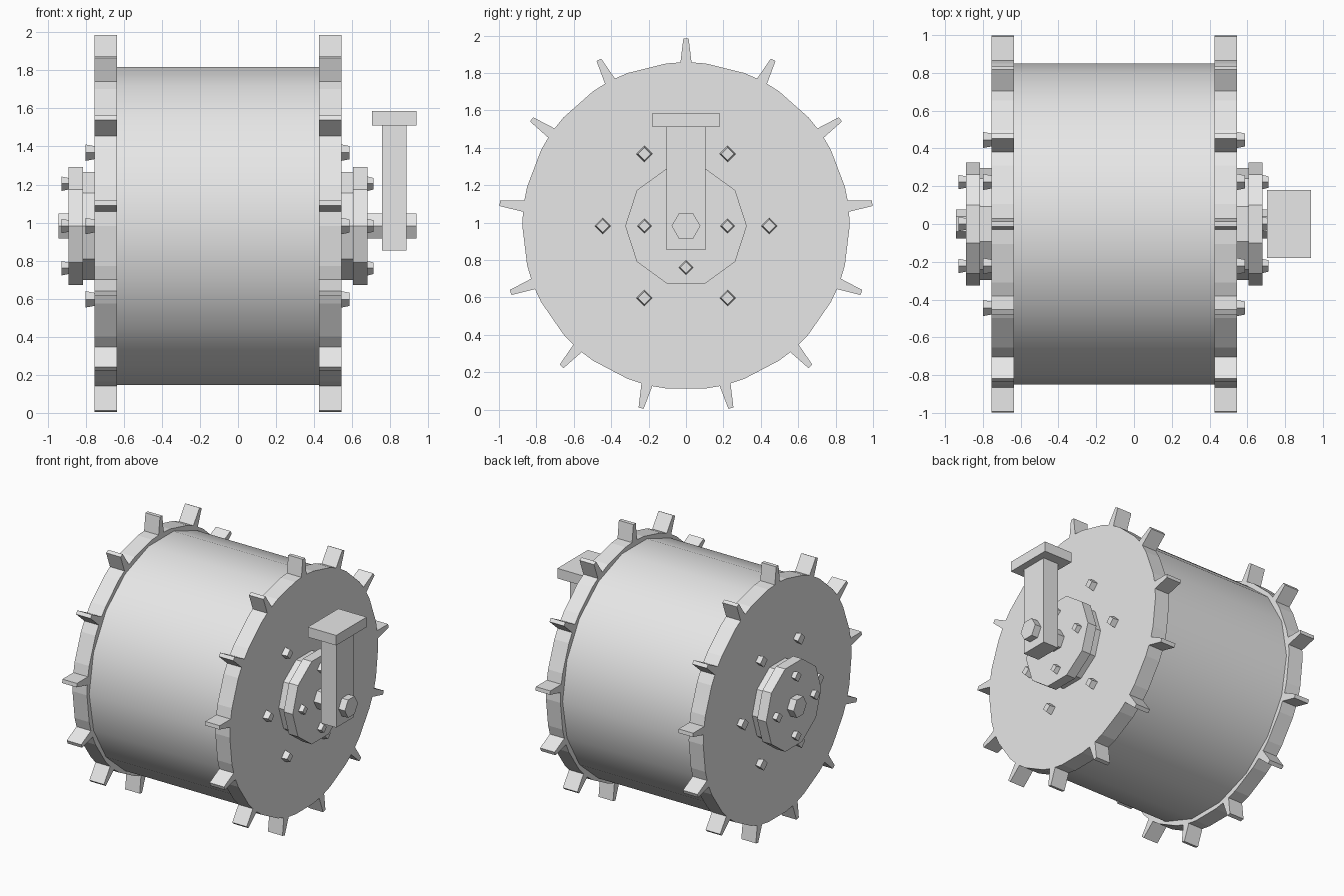
import bpy
import bmesh
from math import sin, cos, pi, radians
from mathutils import Matrix

cube = bpy.data.objects.get("Cube")
if cube:
    bpy.data.objects.remove(cube)

AXIS_Z = 0.982

grey = bpy.data.materials.new("light grey")
grey.use_nodes = True
grey.diffuse_color = (0.8, 0.8, 0.8, 1)
grey.node_tree.nodes["Principled BSDF"].inputs["Base Color"].default_value = (0.8, 0.8, 0.8, 1)


def finish(name, bm, smooth=False):
    """Turn a bmesh into a named grey object."""
    bmesh.ops.recalc_face_normals(bm, faces=bm.faces)
    mesh = bpy.data.meshes.new(name)
    bm.to_mesh(mesh)
    bm.free()
    mesh.materials.append(grey)
    obj = bpy.data.objects.new(name, mesh)
    bpy.context.collection.objects.link(obj)
    if smooth:
        bpy.ops.object.select_all(action="DESELECT")
        obj.select_set(True)
        bpy.context.view_layer.objects.active = obj
        bpy.ops.object.shade_smooth_by_angle(angle=radians(30))
    return obj


def rod(name, x0, x1, sides, r0, r1=None, y=0, z=AXIS_Z, smooth=False):
    """Prism or tapered prism lying along x."""
    bm = bmesh.new()
    place = Matrix.Translation(((x0 + x1) / 2, y, z)) @ Matrix.Rotation(pi / 2, 4, "Y")
    bmesh.ops.create_cone(bm, cap_ends=True, segments=sides, radius1=r0,
                          radius2=r0 if r1 is None else r1, depth=x1 - x0, matrix=place)
    return finish(name, bm, smooth)


def box(name, low, high):
    bm = bmesh.new()
    size = [b - a for a, b in zip(low, high)]
    mid = [(a + b) / 2 for a, b in zip(low, high)]
    bmesh.ops.create_cube(bm, size=1, matrix=Matrix.Translation(mid) @ Matrix.Diagonal((*size, 1)))
    return finish(name, bm)


def spiked_disc(name, x0, x1, teeth=13, root=0.875, tip=1.003):
    """Extruded disc with thin tapered spikes around its rim."""
    bm = bmesh.new()
    step = 2 * pi / teeth
    tooth = [(-step / 4, root), (-0.034, root), (-0.014, tip),
             (0.014, tip), (0.034, root), (step / 4, root)]
    ring = [bm.verts.new((x0, r * sin(i * step + a), AXIS_Z + r * cos(i * step + a)))
            for i in range(teeth) for a, r in tooth]
    face = bm.faces.new(ring)
    result = bmesh.ops.extrude_face_region(bm, geom=[face], use_keep_orig=True)
    moved = [v for v in result["geom"] if isinstance(v, bmesh.types.BMVert)]
    bmesh.ops.translate(bm, vec=(x1 - x0, 0, 0), verts=moved)
    return finish(name, bm)


def bolt_ring(name, x0, x1, count, radius, size):
    """Four-sided tapered bolt heads spaced around the axle."""
    for i in range(count):
        a = 2 * pi * i / count
        rod(f"{name}_{i + 1}", x0, x1, 4, size, size * 0.8,
            radius * cos(a), AXIS_Z + radius * sin(a))


# Drum and spiked end discs
rod("drum", -0.64, 0.43, 18, 0.849, smooth=True)
spiked_disc("right_spiked_disc", -0.755, -0.635)
spiked_disc("left_spiked_disc", 0.425, 0.545)

# Stepped hubs
rod("right_hub_collar", -0.82, -0.75, 10, 0.297)
rod("right_hub_flange", -0.89, -0.815, 10, 0.325)
rod("left_hub_collar", 0.54, 0.61, 10, 0.297)
rod("left_hub_flange", 0.605, 0.68, 10, 0.325)

# Hexagonal axle
rod("axle", -0.943, 0.937, 6, 0.077)

# Bolts on the discs and flanges
bolt_ring("right_disc_bolt", -0.80, -0.755, 6, 0.445, 0.043)
bolt_ring("left_disc_bolt", 0.545, 0.587, 6, 0.445, 0.043)
bolt_ring("right_flange_bolt", -0.928, -0.89, 4, 0.222, 0.038)
bolt_ring("left_flange_bolt", 0.68, 0.712, 4, 0.222, 0.038)

# Mounting arm and top plate
box("mounting_arm", (0.757, -0.104, 0.853), (0.885, 0.104, 1.515))
box("mounting_plate", (0.703, -0.18, 1.51), (0.937, 0.18, 1.585))
